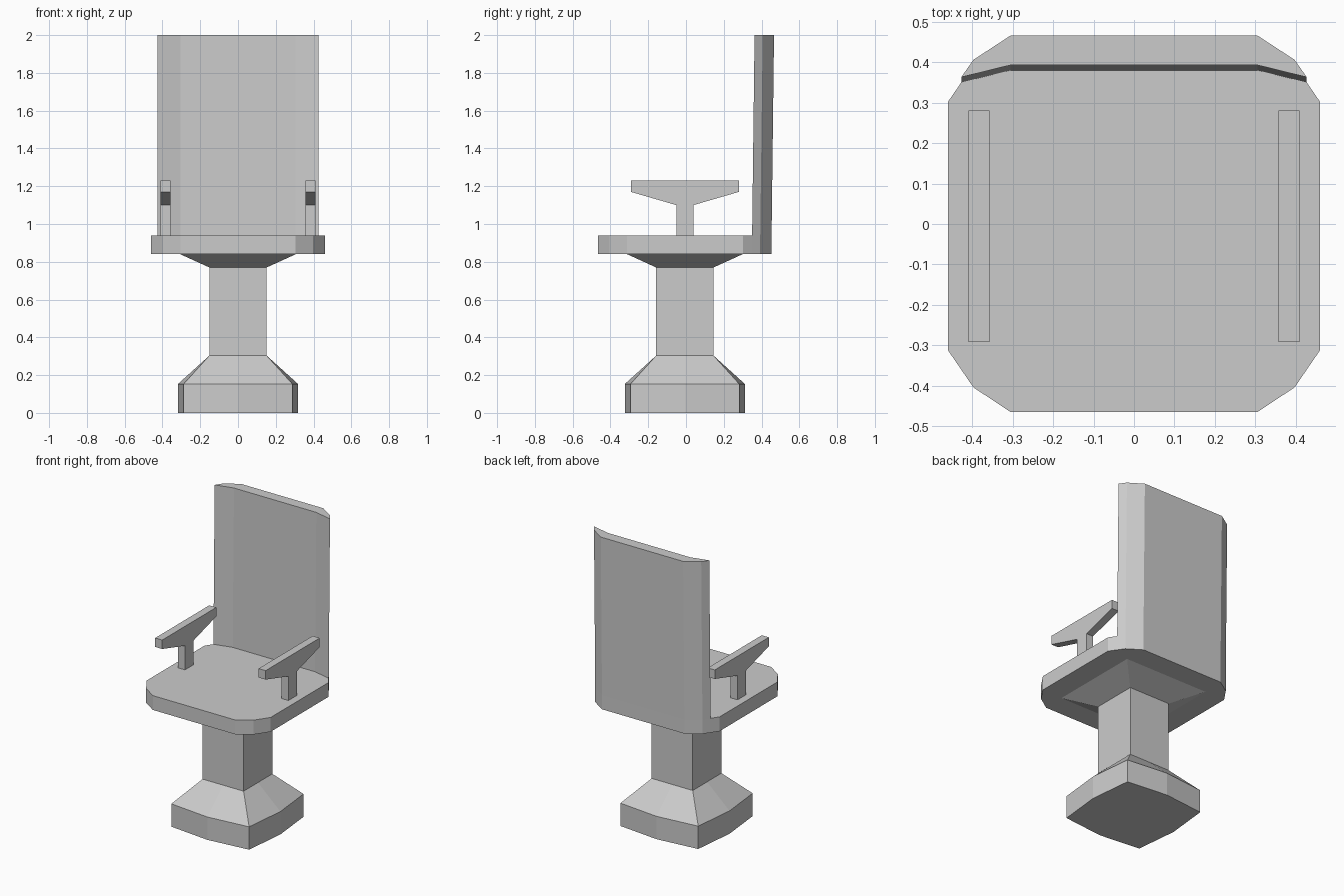
import bpy, bmesh

if "Cube" in bpy.data.objects:
    bpy.data.objects.remove(bpy.data.objects["Cube"])

CY = -0.006  # centre line of pedestal and arms in y


def loft(name, rings, cap_start=True, cap_end=True):
    """Skin equal-length rings of 3D points into one flat-faced object."""
    bm = bmesh.new()
    vs = [[bm.verts.new(p) for p in ring] for ring in rings]
    n = len(rings[0])
    for a, b in zip(vs, vs[1:]):
        for i in range(n):
            j = (i + 1) % n
            bm.faces.new((a[i], a[j], b[j], b[i]))
    if cap_start:
        bm.faces.new(vs[0][::-1])
    if cap_end:
        bm.faces.new(vs[-1])
    bmesh.ops.recalc_face_normals(bm, faces=bm.faces)
    me = bpy.data.meshes.new(name)
    bm.to_mesh(me)
    bm.free()
    ob = bpy.data.objects.new(name, me)
    bpy.context.collection.objects.link(ob)
    return ob


def mirrored(half):
    """Close a right-hand outline with its mirror image in x."""
    return half + [(-x, y) for x, y in reversed(half)]


def at(outline, z):
    return [(x, y, z) for x, y in outline]


def square(corner, mid, z):
    """Eight-point square ring whose side centres may bulge outward."""
    c, m = corner, mid
    pts = [(c, -c), (m, 0), (c, c), (0, m), (-c, c), (-m, 0), (-c, -c), (0, -m)]
    return [(x, y + CY, z) for x, y in pts]


# Pedestal: bulging foot, square column, flared support under the seat
loft("pedestal", [square(0.288, 0.318, 0), square(0.288, 0.318, 0.153),
                  square(0.152, 0.152, 0.303), square(0.152, 0.152, 0.77),
                  square(0.31, 0.31, 0.842)], cap_end=False)

# Seat slab with chamfered corners
seat = mirrored([(0.305, -0.465), (0.397, -0.404), (0.46, -0.312), (0.46, 0.302),
                 (0.427, 0.35), (0.397, 0.393), (0.305, 0.453)])
loft("seat", [at(seat, 0.842), at(seat, 0.938)])

# Backrest: shallow wrapped section leaning slightly backwards
back = mirrored([(0.305, 0.38), (0.427, 0.35), (0.397, 0.393), (0.305, 0.453)])
back_top = [(x, y + 0.013) for x, y in back]
loft("backrest", [at(back, 0.938), at(back_top, 2.0)], cap_start=False)

# T-shaped armrests
arm = [(-0.045, 0.938), (0.045, 0.938), (0.045, 1.10), (0.286, 1.17),
       (0.286, 1.23), (-0.286, 1.23), (-0.286, 1.17), (-0.045, 1.10)]
for side, s in (("left", -1), ("right", 1)):
    loft(side + "_armrest", [[(s * x, y + CY, z) for y, z in arm]
                             for x in (0.357, 0.409)])
